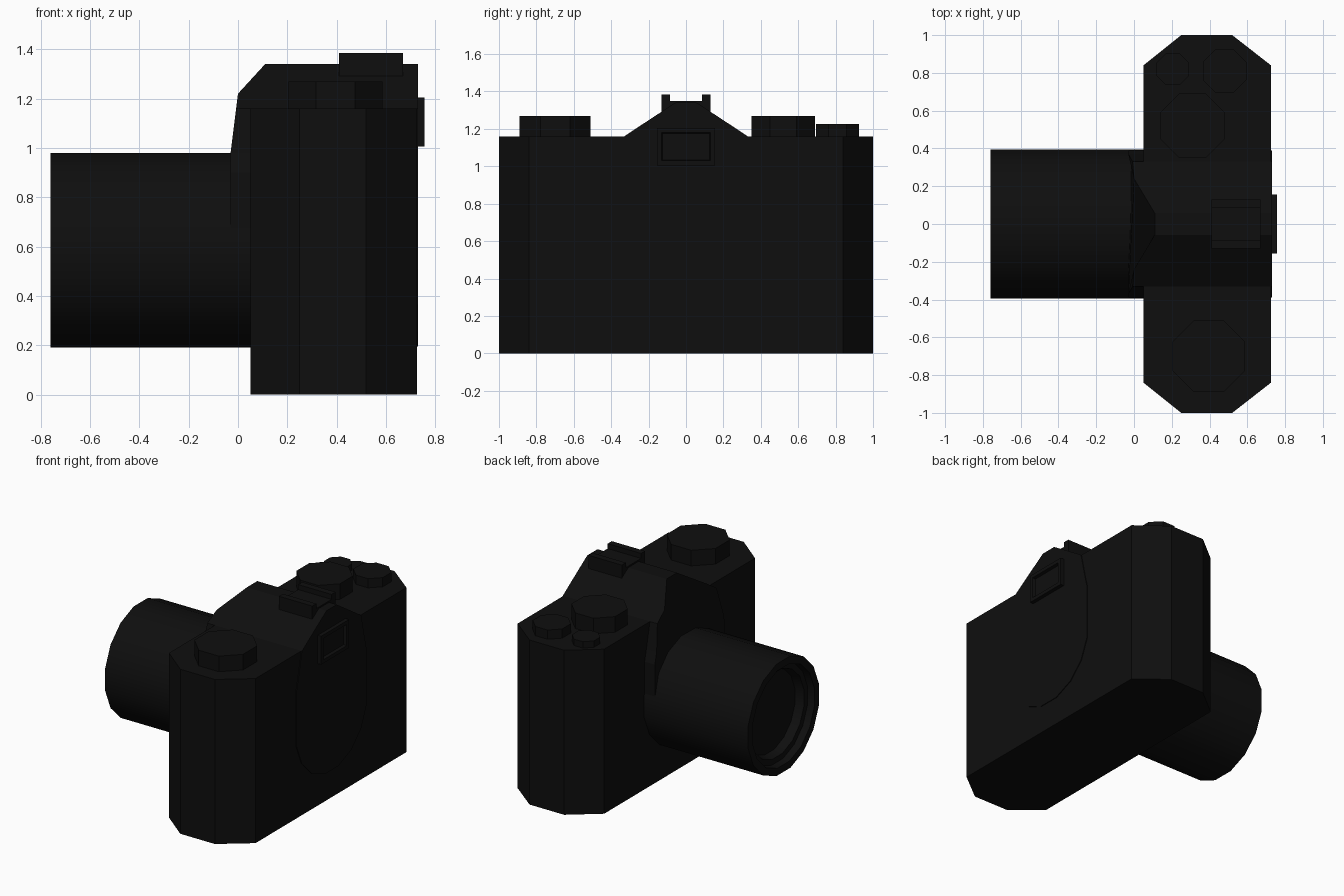
import bpy, bmesh, math

if "Cube" in bpy.data.objects:
    bpy.data.objects.remove(bpy.data.objects["Cube"])

black = bpy.data.materials.new("matte_black")
black.diffuse_color = (0.0045, 0.0045, 0.0045, 1)
black.use_nodes = True
black.node_tree.nodes["Principled BSDF"].inputs["Base Color"].default_value = black.diffuse_color


def finish(name, bm):
    bmesh.ops.recalc_face_normals(bm, faces=bm.faces[:])
    me = bpy.data.meshes.new(name)
    bm.to_mesh(me)
    bm.free()
    ob = bpy.data.objects.new(name, me)
    me.materials.append(black)
    bpy.context.collection.objects.link(ob)
    return ob


def loft(name, rings, caps=True):
    """Skin a list of equal-length point rings, closing both ends."""
    bm = bmesh.new()
    vs = [[bm.verts.new(p) for p in r] for r in rings]
    n = len(rings[0])
    for a, b in zip(vs, vs[1:]):
        for i in range(n):
            j = (i + 1) % n
            bm.faces.new((a[i], a[j], b[j], b[i]))
    if caps:
        bm.faces.new(vs[0])
        bm.faces.new(vs[-1])
    return finish(name, bm)


def prism(name, outline, z0, z1):
    return loft(name, [[(x, y, z) for x, y in outline] for z in (z0, z1)])


def box(name, x, y, z):
    return prism(name, [(x[0], y[0]), (x[1], y[0]), (x[1], y[1]), (x[0], y[1])], *z)


def ngon(cx, cy, r, n):
    return [(cx + r * math.cos((i + .5) * math.tau / n),
             cy + r * math.sin((i + .5) * math.tau / n)) for i in range(n)]


# Body: long octagon block
half = [(0.05, 0.84), (0.25, 1.0), (0.52, 1.0), (0.725, 0.84)]
prism("body", half + [(x, -y) for x, y in reversed(half)], 0, 1.16)

# Central mount: round below, prism hump above, with bevelled front
CZ = 0.585
low = [(0.397 * math.cos(a), CZ + 0.397 * math.sin(a), -0.03)
       for a in (math.radians(180 + 11.25 + 22.5 * i) for i in range(8))]
hump = [(0.39, 0.90, -0.03), (0.37, 0.98, -0.03), (0.33, 1.16, -0.0075),
        (0.24, 1.22, 0.0), (0.057, 1.34, 0.11)]
profile = low + hump + [(-y, z, x) for y, z, x in reversed(hump)]
loft("mount_and_prism_hump", [[(x, y, z) for y, z, x in profile],
                              [(0.73, y, z) for y, z, x in profile]])

# Lens barrel with stepped recess and glass
steps = [(0.05, 0.402), (-0.76, 0.402), (-0.76, 0.35), (-0.71, 0.345),
         (-0.71, 0.305), (-0.65, 0.29)]
lens = loft("lens", [[(x, y, z) for y, z in ngon(0, CZ, r, 16)] for x, r in steps])
bpy.context.view_layer.objects.active = lens
lens.select_set(True)
bpy.ops.object.shade_smooth_by_angle(angle=math.radians(30))

# Dials and button on the top plate
for name, x, y, width, top in (("left_dial", 0.395, -0.70, 0.19, 1.27),
                               ("main_dial", 0.31, 0.52, 0.17, 1.27),
                               ("rear_dial", 0.48, 0.81, 0.115, 1.225),
                               ("shutter_button", 0.205, 0.82, 0.085, 1.205)):
    prism(name, ngon(x, y, width / math.cos(math.pi / 8), 8), 1.14, top)

# Accessory shoe: base plate and two rails
box("shoe_base", (0.41, 0.67), (-0.13, 0.13), (1.29, 1.35))
for side, s in (("left", -1), ("right", 1)):
    box(side + "_shoe_rail", (0.41, 0.67), sorted((s * 0.085, s * 0.13)), (1.345, 1.385))

# Viewfinder: frame with recessed window
rings = []
for x, m in ((0.70, 0), (0.757, 0), (0.757, 0.025), (0.737, 0.03)):
    a, b, c = 0.155 - m, 1.005 + m, 1.205 - m
    rings.append([(x, -a, b), (x, a, b), (x, a, c), (x, -a, c)])
loft("viewfinder", rings)
